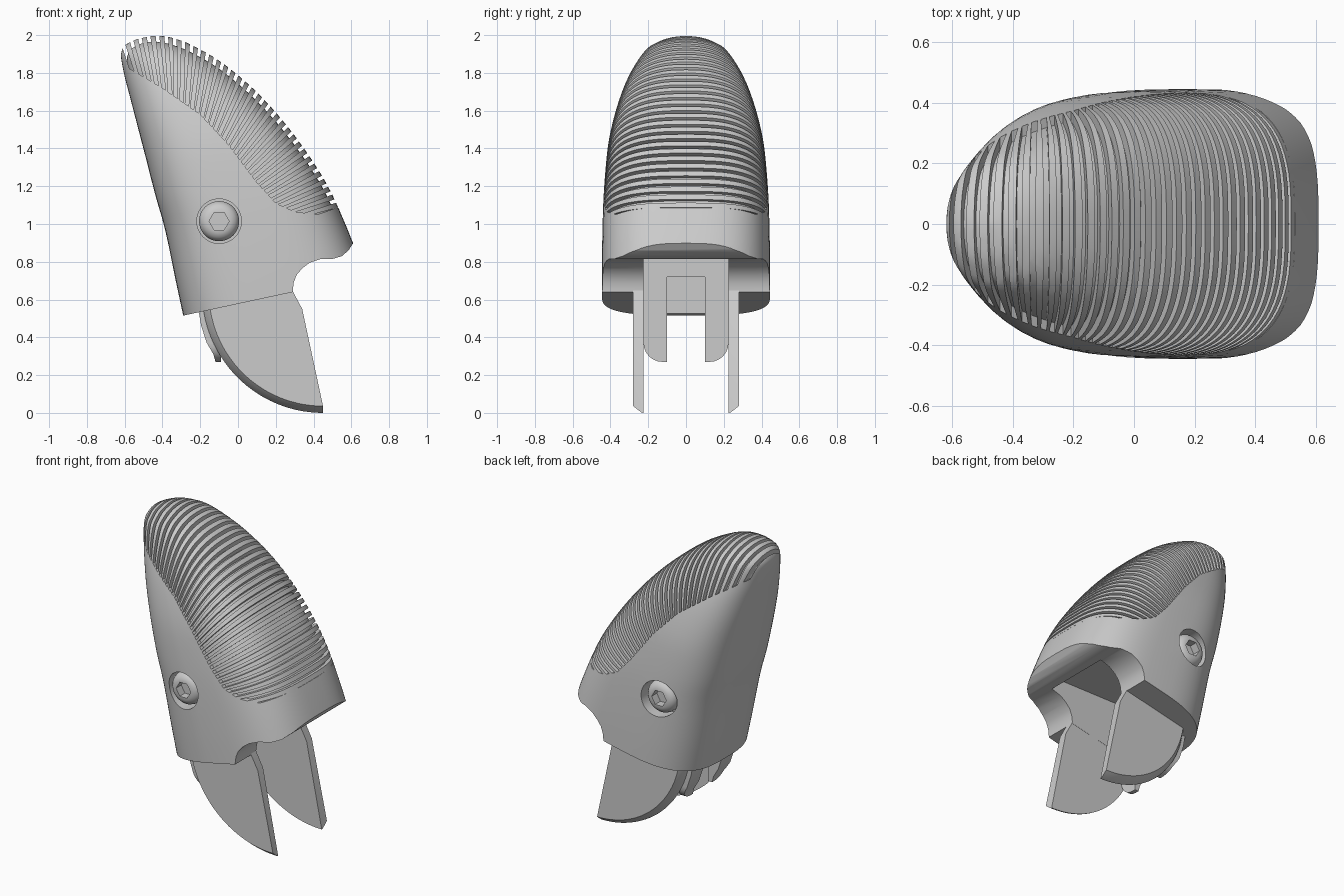
import bpy, bmesh, math
from mathutils import Matrix, Vector

cube = bpy.data.objects.get("Cube")
if cube:
    bpy.data.objects.remove(cube, do_unlink=True)

grey = bpy.data.materials.new("plain_grey")
grey.use_nodes = True
grey.diffuse_color = (0.6, 0.6, 0.6, 1)
grey.node_tree.nodes["Principled BSDF"].inputs["Base Color"].default_value = (0.6, 0.6, 0.6, 1)


def finish(name, bm):
    bmesh.ops.recalc_face_normals(bm, faces=bm.faces)
    mesh = bpy.data.meshes.new(name)
    bm.to_mesh(mesh)
    bm.free()
    obj = bpy.data.objects.new(name, mesh)
    bpy.context.scene.collection.objects.link(obj)
    mesh.materials.append(grey)
    return obj


def skin(name, rings):
    """Bridge closed rings of points and cap both ends."""
    bm = bmesh.new()
    loops = [[bm.verts.new(p) for p in ring] for ring in rings]
    n = len(loops[0])
    for lo, hi in zip(loops, loops[1:]):
        for i in range(n):
            j = (i + 1) % n
            bm.faces.new((lo[i], lo[j], hi[j], hi[i]))
    bm.faces.new(loops[0])
    bm.faces.new(loops[-1])
    return finish(name, bm)


def side_prism(name, pts, y0, y1):
    return skin(name, [[(x, y, z) for x, z in pts] for y in (y0, y1)])


def box(name, x0, x1, y, z0, z1):
    return side_prism(name, [(x0, z0), (x1, z0), (x1, z1), (x0, z1)], -y, y)


def activate(obj):
    bpy.ops.object.select_all(action='DESELECT')
    obj.select_set(True)
    bpy.context.view_layer.objects.active = obj


def boolean(obj, other, operation='DIFFERENCE', keep=False):
    mod = obj.modifiers.new("cut", 'BOOLEAN')
    mod.operation, mod.solver, mod.object = operation, 'EXACT', other
    activate(obj)
    bpy.ops.object.modifier_apply(modifier=mod.name)
    if not keep:
        bpy.data.objects.remove(other, do_unlink=True)


def smooth(obj):
    activate(obj)
    bpy.ops.object.shade_smooth_by_angle(angle=math.radians(30))


def catmull(a, b, c, d, t):
    return [0.5 * (2 * q + (r - p) * t + (2 * p - 5 * q + 4 * r - s) * t * t
                   + (3 * q - p - 3 * r + s) * t ** 3) for p, q, r, s in zip(a, b, c, d)]


# Shell sections along the leaning axis: height, back, front, half width, squareness
SECTIONS = [
    (0, 0, 0.985, 0.445, 3), (0.19, 0, 0.96, 0.445, 3), (0.46, 0.002, 0.907, 0.44, 3),
    (0.65, -0.01, 0.845, 0.43, 3), (0.854, -0.018, 0.756, 0.41, 2.9),
    (1.04, -0.026, 0.653, 0.37, 2.8), (1.185, -0.032, 0.551, 0.325, 2.6),
    (1.3, -0.037, 0.451, 0.275, 2.4), (1.4, -0.035, 0.335, 0.215, 2.3),
    (1.44, -0.023, 0.272, 0.165, 2.2), (1.468, 0.005, 0.215, 0.11, 2), (1.484, 0.07, 0.14, 0.03, 2)]


def shell(name, inset=0.0, sides=80, steps=3):
    rows = []
    last = len(SECTIONS) - 1
    for i in range(last):
        near = [SECTIONS[min(max(i + k, 0), last)] for k in (-1, 0, 1, 2)]
        rows += [catmull(*near, s / steps) for s in range(steps)]
    rows.append(SECTIONS[-1])
    rings = []
    for h, back, front, width, power in rows:
        h *= 1 - inset / 1.5
        mid = (back + front) / 2
        a = max((front - back) / 2 - inset, 0.005)
        b = max(width - inset, 0.005)
        ring = []
        for k in range(sides):
            c, s = math.cos(math.tau * k / sides), math.sin(math.tau * k / sides)
            v = mid + a * math.copysign(abs(c) ** (2 / power), c)
            y = b * math.copysign(abs(s) ** (2 / power), s)
            ring.append((-0.29 + 0.977 * v - 0.21 * h, y, 0.515 + 0.21 * v + 0.977 * h))
        rings.append(ring)
    return skin(name, rings)


# Grip grooves: a fan of thin slabs following the front curve
CURVE = [Vector(p) for p in [
    (-0.6, 1.93), (-0.5, 1.99), (-0.4, 2.0), (-0.27, 1.96), (-0.12, 1.88), (0, 1.79),
    (0.13, 1.67), (0.27, 1.51), (0.4, 1.33), (0.5, 1.16), (0.54, 1.08)]]


def along(t):
    lengths = [(b - a).length for a, b in zip(CURVE, CURVE[1:])]
    left = t * sum(lengths)
    for a, b, size in zip(CURVE, CURVE[1:], lengths):
        if left <= size:
            return a.lerp(b, left / size)
        left -= size
    return CURVE[-1]


def groove_slabs(count=34):
    bm = bmesh.new()
    for i in range(count):
        t = i / (count - 1)
        p = along(t)
        angle = math.radians(-72 - 93 * t)
        place = (Matrix.Translation((p.x, 0, p.y)) @ Matrix.Rotation(-angle, 4, 'Y')
                 @ Matrix.Translation((0.2, 0, 0)) @ Matrix.Diagonal((0.54, 1.2, 0.019, 1)))
        bmesh.ops.create_cube(bm, size=1, matrix=place)
    return finish("groove_cutter", bm)


body = shell("fingertip_shell")
grooves = groove_slabs()
pad = side_prism("pad_region", [
    (-0.75, 1.87), (-0.57, 1.82), (-0.4, 1.72), (-0.2, 1.58), (-0.05, 1.42), (0.1, 1.22),
    (0.2, 1.11), (0.3, 1.065), (0.42, 1.05), (0.52, 1.085), (0.9, 1.12), (0.9, 2.3),
    (-0.75, 2.3)], -0.7, 0.7)
boolean(grooves, pad, 'INTERSECT')
boolean(grooves, shell("groove_floor", 0.027))
boolean(body, grooves)

# Knuckle notch under the front lip, and the cavity between the plates
boolean(body, side_prism("notch_cutter", [
    (0.292, 0.3), (0.29, 0.65), (0.295, 0.69), (0.31, 0.73), (0.34, 0.765), (0.38, 0.795),
    (0.44, 0.815), (0.5, 0.815), (0.55, 0.83), (0.585, 0.86), (0.62, 0.915), (1.1, 0.915),
    (1.1, 0.3)], -0.7, 0.7))
boolean(body, box("cavity_cutter", -0.09, 0.45, 0.225, 0.3, 0.9))
boolean(body, box("window_cutter", -0.24, 0, 0.1, 0.3, 0.72))


def cylinder(name, radius, y0, y1, sides):
    ring = [(math.cos(math.tau * k / sides) * radius, math.sin(math.tau * k / sides) * radius)
            for k in range(sides)]
    return side_prism(name, [(x - 0.1, z + 1.015) for x, z in ring], y0, y1)


for side, label in ((-1, "right"), (1, "left")):
    # Socket screw sunk into the flank
    boolean(body, cylinder("screw_hole", 0.118, side * 0.33, side * 0.7, 48))
    profile = [(0.106, 0.31), (0.106, 0.375), (0.1, 0.395), (0.085, 0.413), (0.062, 0.424)]
    rings = [[(-0.1 + r * math.cos(math.tau * k / 48), side * y,
               1.015 + r * math.sin(math.tau * k / 48)) for k in range(48)]
             for r, y in profile]
    screw = skin(label + "_screw", rings)
    boolean(screw, cylinder("hex_socket", 0.053, side * 0.37, side * 0.6, 6))
    smooth(screw)

    # Curved side plate with a chamfered outer rim
    def outline(radius):
        arc = [math.radians(180 + 90 * k / 28) for k in range(29)]
        return ([(0.45 + radius * math.cos(a), 0.64 + radius * math.sin(a)) for a in arc]
                + [(0.34, 0.55), (0.292, 0.64), (0.27, 0.72), (-0.15, 0.72)])
    plate = skin(label + "_side_plate", [
        [(x, side * y, z) for x, z in outline(r)]
        for y, r in ((0.226, 0.64), (0.236, 0.638), (0.28, 0.604))])
    smooth(plate)

    # Inner prong with a rounded outer corner
    corner = [(0.125 + 0.1 * math.sin(a), 0.37 - 0.1 * math.cos(a))
              for a in [math.radians(15 * k) for k in range(7)]]
    front = [(0.1, 0.27)] + corner + [(0.225, 0.7), (0.1, 0.7)]
    prong = skin(label + "_prong", [[(x, side * y, z) for y, z in front] for x in (-0.3, -0.091)])
    boolean(prong, side_prism("prong_curve", [
        (-0.215, 0.72), (-0.212, 0.56), (-0.195, 0.46), (-0.165, 0.37), (-0.13, 0.31),
        (-0.1, 0.2), (0, 0.2), (0, 0.72)], -0.5, 0.5), 'INTERSECT')
    smooth(prong)

smooth(body)
